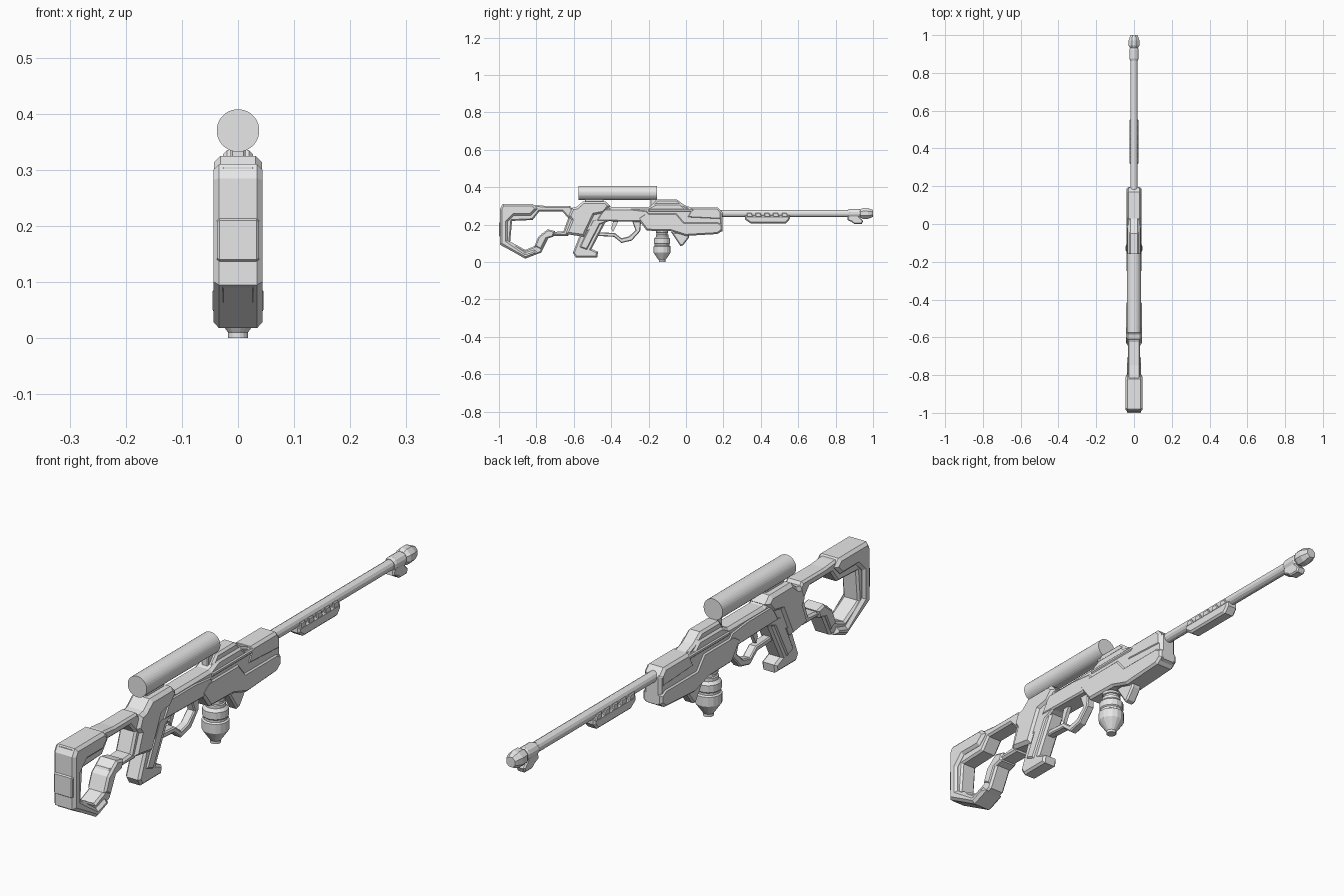
import bpy, bmesh, math

grey = bpy.data.materials.new("light grey")
grey.diffuse_color = (0.8, 0.8, 0.8, 1)


def finish(name, bm):
    bmesh.ops.recalc_face_normals(bm, faces=bm.faces[:])
    me = bpy.data.meshes.new(name)
    bm.to_mesh(me)
    bm.free()
    me.materials.append(grey)
    ob = bpy.data.objects.new(name, me)
    bpy.context.collection.objects.link(ob)
    return ob


def plate(name, outline, hw, chamfer=0.008, inner=None):
    """Side profile (y, z) extruded across x, rims chamfered; inner gives a matching hole."""
    bm = bmesh.new()
    o = [bm.verts.new((-hw, y, z)) for y, z in outline]
    if inner:
        i = [bm.verts.new((-hw, y, z)) for y, z in inner]
        n = len(o)
        faces = [bm.faces.new((o[k], o[(k + 1) % n], i[(k + 1) % n], i[k])) for k in range(n)]
    else:
        faces = [bm.faces.new(o)]
    ext = bmesh.ops.extrude_face_region(bm, geom=faces, use_keep_orig=True)["geom"]
    bmesh.ops.translate(bm, vec=(2 * hw, 0, 0),
                        verts=[g for g in ext if isinstance(g, bmesh.types.BMVert)])
    bmesh.ops.recalc_face_normals(bm, faces=bm.faces[:])
    if chamfer:
        rim = [e for e in bm.edges if abs(e.verts[0].co.x - e.verts[1].co.x) < 1e-6
               and len(e.link_faces) == 2 and e.calc_face_angle() > 0.5]
        bmesh.ops.bevel(bm, geom=rim, offset=chamfer, offset_type='OFFSET', segments=1,
                        profile=0.5, affect='EDGES', clamp_overlap=True)
    return finish(name, bm)


def lathe(name, rings, axis, centre, sides=16):
    """Rings of (position along axis, radius) joined into a turned part."""
    bm = bmesh.new()
    loops = []
    for t, r in rings:
        loop = []
        for k in range(sides):
            a = 2 * math.pi * (k + 0.5) / sides
            u, v = r * math.cos(a), r * math.sin(a)
            co = (u, t, centre + v) if axis == 'Y' else (u, centre + v, t)
            loop.append(bm.verts.new(co))
        loops.append(loop)
    for a, b in zip(loops, loops[1:]):
        for k in range(sides):
            bm.faces.new((a[k], a[(k + 1) % sides], b[(k + 1) % sides], b[k]))
    bm.faces.new(loops[0])
    bm.faces.new(loops[-1])
    return finish(name, bm)


# Stock: open frame, wider butt shell and recoil pad
plate("stock_frame",
      [(-0.985, 0.305), (-0.80, 0.305), (-0.75, 0.30), (-0.62, 0.30), (-0.59, 0.26),
       (-0.63, 0.14), (-0.73, 0.14), (-0.775, 0.05), (-0.86, 0.02), (-0.99, 0.09)],
      0.033, 0.008,
      [(-0.93, 0.22), (-0.82, 0.225), (-0.785, 0.27), (-0.66, 0.27), (-0.63, 0.235),
       (-0.655, 0.165), (-0.77, 0.155), (-0.81, 0.085), (-0.86, 0.065), (-0.94, 0.11)])
plate("butt_shell",
      [(-0.995, 0.095), (-0.995, 0.285), (-0.98, 0.31), (-0.82, 0.31), (-0.795, 0.285),
       (-0.83, 0.25), (-0.92, 0.25), (-0.955, 0.215), (-0.955, 0.115), (-0.86, 0.05),
       (-0.81, 0.065), (-0.79, 0.045), (-0.86, 0.018)], 0.044, 0.01)
plate("recoil_pad", [(-1, 0.14), (-1, 0.21), (-0.985, 0.22), (-0.985, 0.13)], 0.037, 0.004)
plate("lower_stock_joint",
      [(-0.79, 0.135), (-0.74, 0.175), (-0.70, 0.165), (-0.71, 0.135), (-0.745, 0.125),
       (-0.775, 0.065), (-0.81, 0.085)], 0.037, 0.007)

# Receiver core with layered side shells
plate("receiver",
      [(-0.63, 0.16), (-0.59, 0.28), (-0.55, 0.31), (-0.43, 0.31), (-0.40, 0.295),
       (-0.20, 0.295), (-0.16, 0.315), (-0.03, 0.315), (0.0, 0.29), (0.17, 0.29),
       (0.195, 0.265), (0.195, 0.165), (0.17, 0.155), (0.0, 0.145), (-0.09, 0.17),
       (-0.21, 0.17), (-0.25, 0.22), (-0.43, 0.22), (-0.50, 0.17), (-0.58, 0.14)],
      0.034, 0.01)
plate("rear_shell",
      [(-0.645, 0.15), (-0.615, 0.225), (-0.63, 0.245), (-0.61, 0.29), (-0.585, 0.295),
       (-0.55, 0.325), (-0.43, 0.325), (-0.405, 0.30), (-0.44, 0.26), (-0.49, 0.25),
       (-0.545, 0.135)], 0.043, 0.012)
plate("middle_shell",
      [(-0.48, 0.22), (-0.44, 0.285), (-0.30, 0.285), (-0.21, 0.275), (-0.18, 0.24),
       (-0.25, 0.215)], 0.038, 0.006)
plate("front_shell",
      [(-0.26, 0.235), (-0.22, 0.262), (-0.05, 0.262), (-0.01, 0.215), (0.17, 0.215),
       (0.195, 0.20), (0.195, 0.17), (0.17, 0.15), (0.0, 0.14), (-0.08, 0.165),
       (-0.21, 0.168)], 0.039, 0.008)
plate("nose_shell",
      [(0.0, 0.235), (0.03, 0.292), (0.17, 0.292), (0.19, 0.27), (0.19, 0.225)], 0.037, 0.009)
plate("top_cover",
      [(-0.23, 0.27), (-0.20, 0.285), (-0.155, 0.335), (-0.05, 0.335), (-0.01, 0.305),
       (0.03, 0.29), (0.03, 0.27)], 0.027, 0.008)
plate("cover_lip", [(-0.20, 0.27), (-0.20, 0.285), (0.04, 0.285), (0.04, 0.27)], 0.038, 0.004)
plate("front_lug",
      [(-0.08, 0.16), (-0.03, 0.085), (-0.015, 0.09), (0.015, 0.13), (0.02, 0.16)], 0.02, 0.006)

# Grip, guard and trigger
plate("grip",
      [(-0.53, 0.24), (-0.605, 0.05), (-0.59, 0.025), (-0.475, 0.025), (-0.47, 0.055),
       (-0.505, 0.07), (-0.43, 0.215), (-0.42, 0.25)], 0.03, 0.008)
plate("grip_panel",
      [(-0.50, 0.225), (-0.57, 0.08), (-0.53, 0.065), (-0.46, 0.20), (-0.41, 0.22),
       (-0.41, 0.25)], 0.035, 0.006)
plate("trigger_guard",
      [(-0.48, 0.14), (-0.385, 0.135), (-0.345, 0.102), (-0.29, 0.115), (-0.245, 0.165),
       (-0.24, 0.225), (-0.29, 0.225), (-0.27, 0.17), (-0.305, 0.137), (-0.345, 0.127),
       (-0.38, 0.155), (-0.47, 0.16)], 0.016, 0.004)
plate("trigger", [(-0.385, 0.23), (-0.40, 0.18), (-0.39, 0.16), (-0.375, 0.19), (-0.355, 0.23)],
      0.007, 0)

# Scope tube with two mounts
lathe("scope", [(-0.575, 0.038), (-0.155, 0.038)], 'Y', 0.37, 32)
for label, a, b in (("rear", -0.54, -0.44), ("front", -0.19, -0.155)):
    plate(label + "_scope_mount", [(a, 0.29), (a, 0.34), (b, 0.34), (b, 0.29)], 0.013, 0.003)

# Energy canister under the receiver
lathe("canister",
      [(0.18, 0.033), (0.157, 0.033), (0.155, 0.029), (0.148, 0.029), (0.146, 0.034),
       (0.135, 0.034), (0.125, 0.044), (0.10, 0.044), (0.096, 0.040), (0.088, 0.040),
       (0.084, 0.046), (0.05, 0.046), (0.044, 0.042), (0.014, 0.021), (0.010, 0.018),
       (0, 0.018)], 'Z', -0.128, 16)

# Barrel, vented rail and muzzle
lathe("barrel", [(0.17, 0.019), (0.96, 0.019)], 'Y', 0.26, 12)
plate("barrel_rail",
      [(0.315, 0.248), (0.315, 0.228), (0.345, 0.207), (0.535, 0.207), (0.555, 0.23),
       (0.555, 0.248)], 0.024, 0.007)
for k in range(5):
    y = 0.325 + 0.047 * k
    plate(f"rail_rib_{k + 1}", [(y, 0.24), (y, 0.262), (y + 0.025, 0.262), (y + 0.035, 0.24)],
          0.024, 0.003)
lathe("muzzle_collar", [(0.865, 0.021), (0.875, 0.025), (0.925, 0.025), (0.935, 0.021)],
      'Y', 0.26, 12)
lathe("muzzle",
      [(0.93, 0.022), (0.945, 0.031), (0.972, 0.031), (0.993, 0.023), (1.0, 0.019)],
      'Y', 0.26, 8)
plate("muzzle_foot",
      [(0.865, 0.25), (0.862, 0.225), (0.885, 0.215), (0.90, 0.203), (0.94, 0.203),
       (0.948, 0.22), (0.92, 0.25)], 0.018, 0.005)
